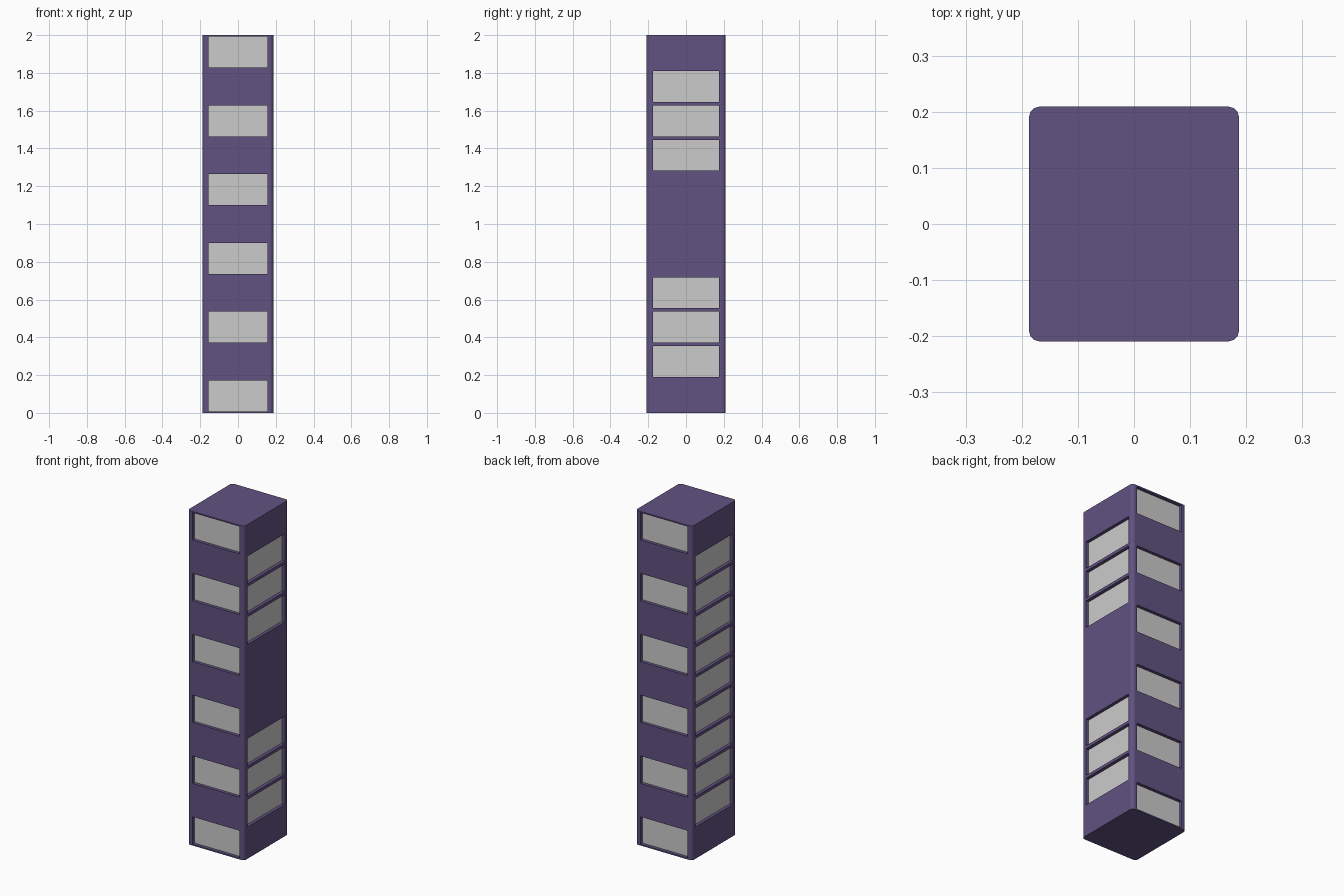
import bpy, bmesh, math
from mathutils import Matrix, Vector

if "Cube" in bpy.data.objects:
    bpy.data.objects.remove(bpy.data.objects["Cube"])

HX, HY, HEIGHT = 0.187, 0.209, 2.0
ROW_STEP, WIN_H, RECESS = 0.182, 0.164, 0.02

# side: (turn about z, distance to wall, half window width, window rows)
SIDES = {
    "front": (0, HY, 0.156, range(0, 11, 2)),
    "right": (90, HX, 0.176, [1, 2, 3, 7, 8, 9]),
    "back": (180, HY, 0.156, range(0, 11, 2)),
    "left": (270, HX, 0.176, range(1, 10)),
}


def new_object(name, bm):
    mesh = bpy.data.meshes.new(name)
    bm.to_mesh(mesh)
    bm.free()
    obj = bpy.data.objects.new(name, mesh)
    bpy.context.collection.objects.link(obj)
    return obj


def add_box(bm, size, centre, turn=0):
    m = (Matrix.Rotation(math.radians(turn), 4, 'Z')
         @ Matrix.Translation(centre) @ Matrix.Diagonal((*size, 1)))
    return bmesh.ops.create_cube(bm, size=1, matrix=m)["verts"]


# Tower block with rounded upright corners
bm = bmesh.new()
add_box(bm, (2 * HX, 2 * HY, HEIGHT), (0, 0, HEIGHT / 2))
uprights = [e for e in bm.edges if abs(e.verts[0].co.z - e.verts[1].co.z) > 1]
bmesh.ops.bevel(bm, geom=uprights, offset=0.018, segments=3, profile=0.5,
                affect='EDGES')
tower = new_object("tower_walls", bm)
purple = bpy.data.materials.new("purple_wall")
purple.diffuse_color = (0.12, 0.085, 0.22, 1)
purple.use_nodes = True
purple.node_tree.nodes["Principled BSDF"].inputs["Base Color"].default_value = purple.diffuse_color
tower.data.materials.append(purple)

# Window recess cutters, and the grey panes at the bottom of each recess
cut = bmesh.new()
for side, (turn, wall, half, rows) in SIDES.items():
    panes = bmesh.new()
    rot = Matrix.Rotation(math.radians(turn), 3, 'Z')
    for row in rows:
        z = 0.09 + row * ROW_STEP
        add_box(cut, (2 * half, 2 * RECESS, WIN_H), (0, -wall, z), turn)
        y = -wall + RECESS - 0.001
        corners = [(-half, -1), (half, -1), (half, 1), (-half, 1)]
        panes.faces.new([panes.verts.new(rot @ Vector((x, y, z + s * WIN_H / 2)))
                         for x, s in corners])
    new_object(side + "_window_panes", panes)
cutter = new_object("window_cutter", cut)
cutter.hide_render = True

# Cut the recesses into the walls
mod = tower.modifiers.new("window_recesses", 'BOOLEAN')
mod.operation = 'DIFFERENCE'
mod.solver = 'EXACT'
mod.object = cutter
bpy.context.view_layer.objects.active = tower
tower.select_set(True)
bpy.ops.object.modifier_apply(modifier=mod.name)
bpy.data.objects.remove(cutter, do_unlink=True)

# Keep every wall face on the purple material
tower.data.materials.clear()
tower.data.materials.append(purple)
for poly in tower.data.polygons:
    poly.material_index = 0
